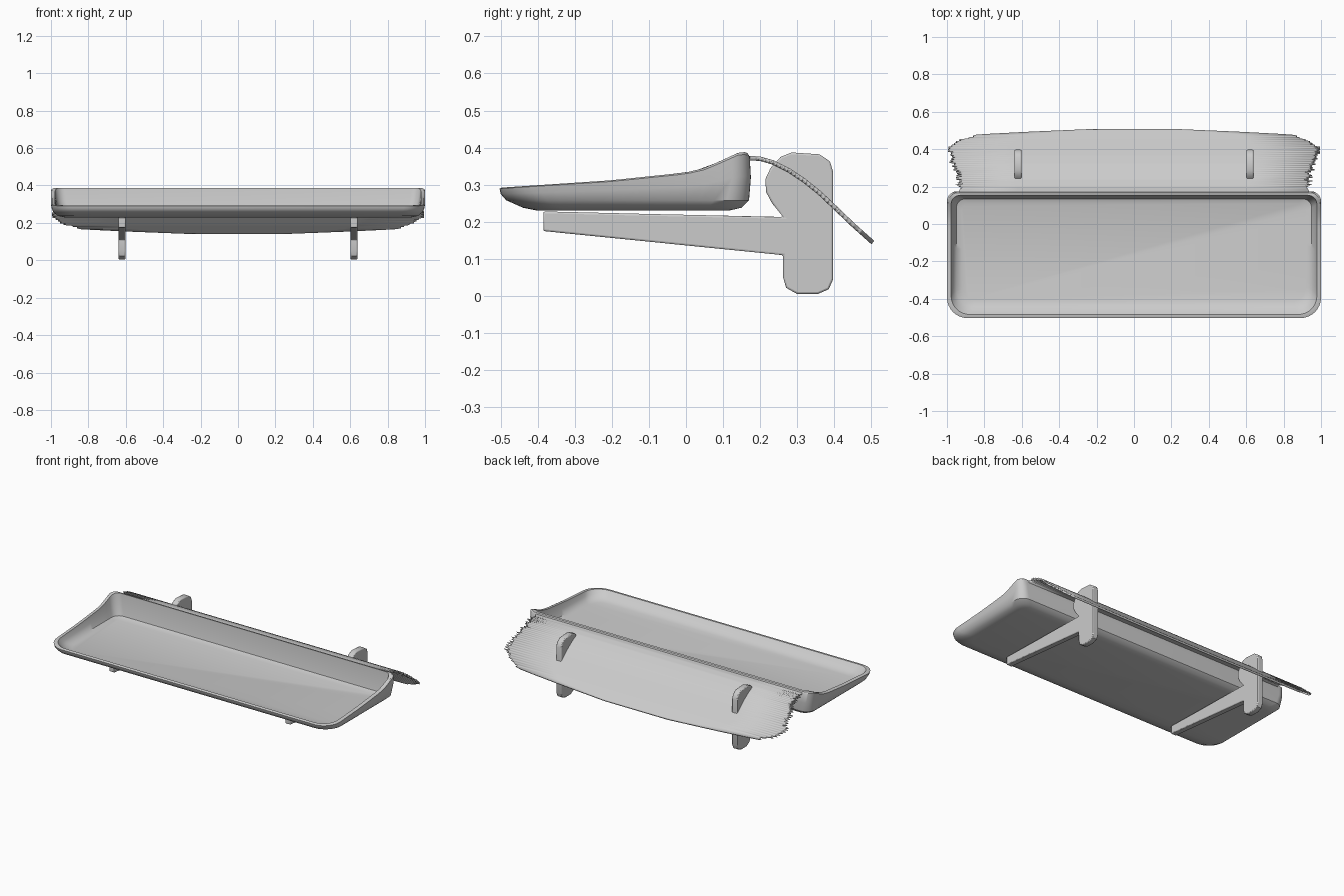
import bpy, bmesh, math, random

cube = bpy.data.objects.get("Cube")
if cube:
    bpy.data.objects.remove(cube)
random.seed(4)

grey = bpy.data.materials.new("light_grey")
grey.use_nodes = True
grey.diffuse_color = (0.6, 0.6, 0.6, 1)
grey.node_tree.nodes["Principled BSDF"].inputs["Base Color"].default_value = (0.6, 0.6, 0.6, 1)


def interp(table, v):
    """Piecewise linear lookup in (position, value) pairs."""
    if v <= table[0][0]:
        return table[0][1]
    for (a, p), (b, q) in zip(table, table[1:]):
        if v <= b:
            return p + (q - p) * (v - a) / (b - a)
    return table[-1][1]


def finish(bm, name, angle):
    bmesh.ops.recalc_face_normals(bm, faces=bm.faces)
    mesh = bpy.data.meshes.new(name)
    bm.to_mesh(mesh)
    bm.free()
    ob = bpy.data.objects.new(name, mesh)
    bpy.context.collection.objects.link(ob)
    mesh.materials.append(grey)
    bpy.ops.object.select_all(action='DESELECT')
    ob.select_set(True)
    bpy.context.view_layer.objects.active = ob
    bpy.ops.object.shade_smooth_by_angle(angle=math.radians(angle))
    return ob


# Tray: nested rounded rectangles, with the rim height rising to the back
RIM = [(-0.5, 0.292), (-0.2, 0.312), (0, 0.333), (0.05, 0.345),
       (0.1, 0.367), (0.14, 0.386), (0.16, 0.388), (0.175, 0.38)]


def rounded_outline(hx, front, back, rf, rb):
    half = [(0, front)]
    for i in range(9):
        a = math.pi / 2 * i / 8
        half.append((hx - rf + rf * math.sin(a), front + rf - rf * math.cos(a)))
    lo, hi = front + rf, back - rb
    half += [(hx, lo + (hi - lo) * i / 14) for i in range(1, 14)]
    for i in range(9):
        a = math.pi / 2 * i / 8
        half.append((hx - rb + rb * math.cos(a), hi + rb * math.sin(a)))
    half.append((0, back))
    return half + [(-x, y) for x, y in half[-2:0:-1]]


# half width, front, back, front radius, back radius, base height, share of rim height
LEVELS = [
    (0.930, -0.400, 0.115, 0.09, 0.05, 0.230, 0),
    (0.965, -0.440, 0.150, 0.10, 0.06, 0.238, 0),
    (0.988, -0.485, 0.170, 0.11, 0.06, 0.258, 0),
    (0.996, -0.500, 0.175, 0.11, 0.05, 0.258, 0.5),
    (1.000, -0.503, 0.172, 0.11, 0.05, 0.230, 0.96),
    (0.994, -0.497, 0.166, 0.11, 0.05, 0.230, 1),
    (0.978, -0.484, 0.154, 0.10, 0.05, 0.230, 1),
    (0.968, -0.465, 0.148, 0.10, 0.05, 0.250, 0.5),
    (0.950, -0.440, 0.135, 0.09, 0.05, 0.256, 0),
    (0.920, -0.415, 0.110, 0.08, 0.04, 0.246, 0),
]
bm = bmesh.new()
rings = []
for hx, front, back, rf, rb, base, share in LEVELS:
    rings.append([bm.verts.new((x, y, base + (interp(RIM, y) - base) * share))
                  for x, y in rounded_outline(hx, front, back, rf, rb)])
for low, high in zip(rings, rings[1:]):
    for i in range(len(low)):
        j = (i + 1) % len(low)
        bm.faces.new((low[i], low[j], high[j], high[i]))
bm.faces.new(rings[0])
bm.faces.new(rings[-1])
finish(bm, "tray", 40)

# Torn curved sheet behind the tray
CURVE = [(0.165, 0.372), (0.2, 0.37), (0.235, 0.36), (0.28, 0.337), (0.32, 0.31),
         (0.36, 0.278), (0.4, 0.24), (0.45, 0.192), (0.505, 0.143)]
WIDTH = [(0.165, 0.94), (0.2, 0.925), (0.27, 0.93), (0.34, 0.96), (0.4, 0.98),
         (0.43, 0.95), (0.475, 0.84), (0.49, 0.55), (0.505, 0.2)]
bm = bmesh.new()
previous = None
rows = 68
for r in range(rows + 1):
    y = 0.165 + 0.339 * r / rows
    ends = []
    for side in (-1, 1):
        tooth = (1 if r % 2 else -1) * random.uniform(0.004, 0.03) if 0.19 < y < 0.47 else 0
        ends.append(side * min(0.995, interp(WIDTH, y) + tooth))
    row = [bm.verts.new((ends[0] + (ends[1] - ends[0]) * c / 6, y, interp(CURVE, y)))
           for c in range(7)]
    if previous:
        for c in range(6):
            bm.faces.new((previous[c], previous[c + 1], row[c + 1], row[c]))
    previous = row
sheet = finish(bm, "torn_sheet", 40)
solid = sheet.modifiers.new("thickness", 'SOLIDIFY')
solid.thickness = 0.012
solid.offset = 0

# Brackets: flat upright with rounded ends and a tapering arm
PROFILE = [(-0.385, 0.228), (-0.385, 0.175), (0.262, 0.11), (0.262, 0.05), (0.27, 0.022),
           (0.3, 0.005), (0.355, 0.005), (0.385, 0.018), (0.397, 0.045), (0.397, 0.335),
           (0.388, 0.363), (0.36, 0.382), (0.285, 0.387), (0.255, 0.375), (0.228, 0.345),
           (0.214, 0.315), (0.216, 0.28), (0.232, 0.25), (0.262, 0.213), (-0.1, 0.221)]
for name, x in (("right_bracket", -0.62), ("left_bracket", 0.62)):
    bm = bmesh.new()
    face = bm.faces.new([bm.verts.new((x - 0.019, y, z)) for y, z in PROFILE])
    moved = bmesh.ops.extrude_face_region(bm, geom=[face])["geom"]
    bmesh.ops.translate(bm, vec=(0.038, 0, 0),
                        verts=[v for v in moved if isinstance(v, bmesh.types.BMVert)])
    bracket = finish(bm, name, 40)
    bevel = bracket.modifiers.new("soft_edges", 'BEVEL')
    bevel.width = 0.005
    bevel.segments = 2
    bevel.limit_method = 'ANGLE'
    bevel.angle_limit = math.radians(60)
